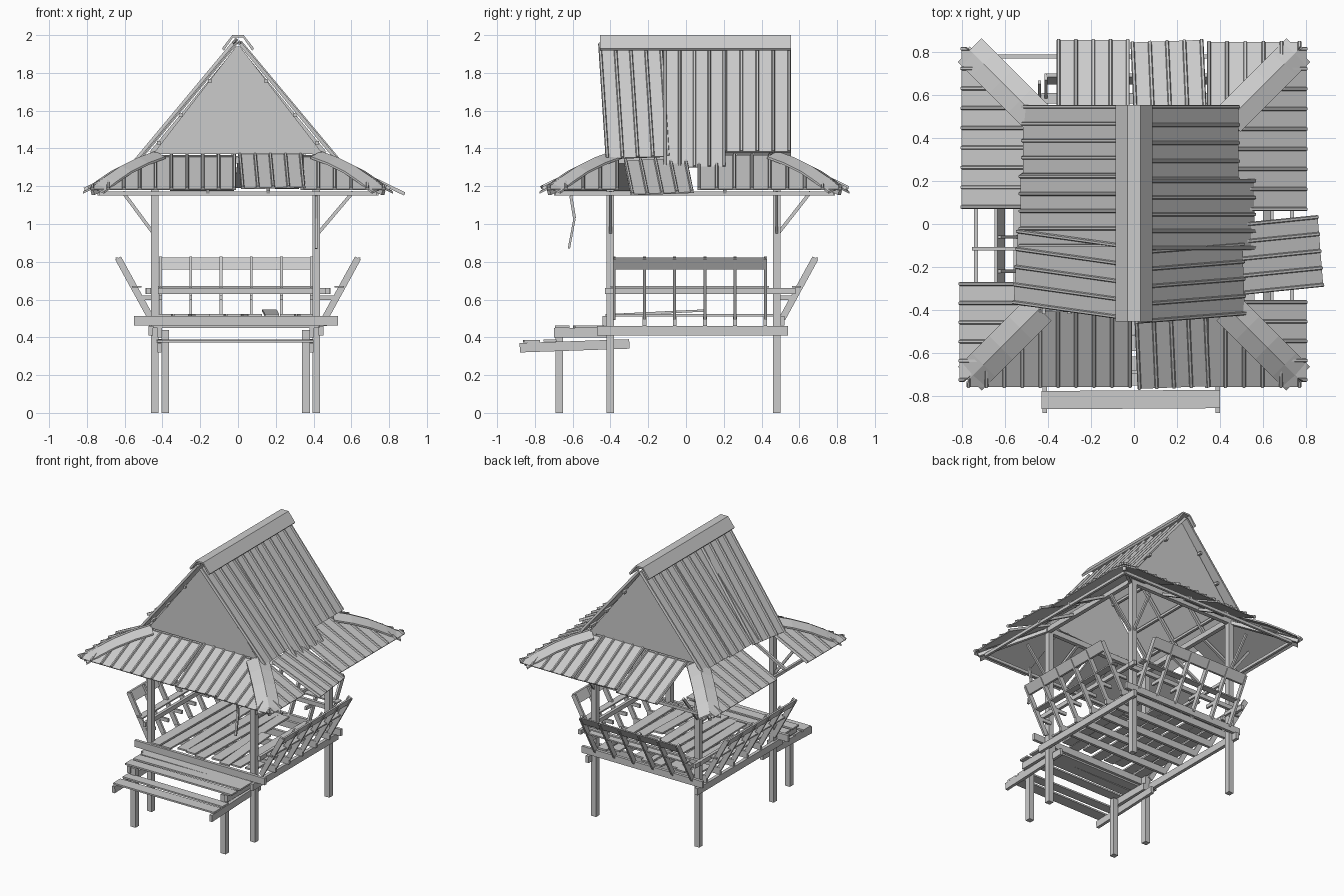
import bpy, bmesh, math, random
from mathutils import Vector as V

if "Cube" in bpy.data.objects:
    bpy.data.objects.remove(bpy.data.objects["Cube"])

random.seed(4)
CY = 0.045  # y of the roof centre


def hexa(bm, lo, hi):
    """Solid between two quads of matching corner order."""
    a = [bm.verts.new(p) for p in lo]
    b = [bm.verts.new(p) for p in hi]
    bm.faces.new(a[::-1])
    bm.faces.new(b)
    for i in range(4):
        j = (i + 1) % 4
        bm.faces.new((a[i], a[j], b[j], b[i]))


def finish(name, bm):
    bmesh.ops.recalc_face_normals(bm, faces=bm.faces)
    me = bpy.data.meshes.new(name)
    bm.to_mesh(me)
    bm.free()
    ob = bpy.data.objects.new(name, me)
    bpy.context.collection.objects.link(ob)


def beams(name, items):
    """Each item: start, end, width (sideways), height (up)."""
    bm = bmesh.new()
    for p, q, w, h in items:
        p, q = V(p), V(q)
        d = (q - p).normalized()
        side = V((1, 0, 0)) if abs(d.z) > 0.99 else d.cross(V((0, 0, 1))).normalized()
        up = side.cross(d)
        ring = [side * (w / 2 * i) + up * (h / 2 * j) for i, j in ((-1, -1), (1, -1), (1, 1), (-1, 1))]
        hexa(bm, [p + r for r in ring], [q + r for r in ring])
    finish(name, bm)


def sheet(name, origin, U, D, u0, u1, length, clip=None, rot=0, slide=0, lift=0):
    """Ribbed roofing sheet: U runs along the eave, D down the slope."""
    bm = bmesh.new()
    U, D, O = V(U).normalized(), V(D).normalized(), V(origin)
    N = U.cross(D)
    N = N if N.z > 0 else -N
    uc, c, s = (u0 + u1) / 2, math.cos(rot), math.sin(rot)

    def P(u, v, w):
        a, b = u - uc, v
        return O + U * (uc + a * c - b * s) + D * (a * s + b * c + slide) + N * (w + lift)

    top = clip or (lambda u: 0)

    def strip(a, b, w0, w1, inset=0.0):
        ends = [(a, top(a)), (b, top(b)), (b, length), (a, length)]
        m = [(a + inset, top(a)), (b - inset, top(b)), (b - inset, length), (a + inset, length)]
        hexa(bm, [P(u, v, w0) for u, v in ends], [P(u, v, w1) for u, v in m])

    us = sorted([u0, u1] + [k for k in (-0.43, 0.43) if clip and u0 < k < u1])
    for a, b in zip(us, us[1:]):
        strip(a, b, 0, 0.007)
    n = max(2, round((u1 - u0) / 0.09))
    for i in range(n + 1):
        u = u0 + 0.009 + (u1 - u0 - 0.018) * i / n
        if top(u) < length - 0.03:
            strip(u - 0.009, u + 0.009, 0.007, 0.018, 0.004)
    finish(name, bm)


# Posts
XL, XR, YF, YB = -0.44, 0.415, -0.40, 0.48
beams("main_posts", [((x, y, 0), (x, y, 1.37), 0.04, 0.04) for x in (XL, XR) for y in (YF, YB)])
beams("porch_posts", [((x, -0.67, 0), (x, -0.67, 0.44), 0.04, 0.04) for x in (-0.385, 0.36)])

# Floor: side beams, joists, loose planks
beams("floor_side_beams", [((x, -0.47, 0.435), (x, 0.54, 0.435), 0.025, 0.05) for x in (-0.462, 0.44)])
JY = [-0.38, -0.22, -0.06, 0.10, 0.26, 0.42]
beams("floor_joists", [((-0.47, y, 0.485), (0.47, y, 0.485), 0.02, 0.05) for y in JY[1:]]
      + [((-0.55, -0.43, 0.487), (0.53, -0.43, 0.487), 0.022, 0.05),
         ((-0.50, 0.51, 0.487), (0.50, 0.51, 0.487), 0.022, 0.05)])
planks = []
for i in range(9):
    x = -0.385 + i * 0.093
    j = random.uniform(-0.012, 0.012)
    y0 = -0.43 + random.uniform(0, 0.05)
    y1 = 0.1 if i == 6 else 0.50 - random.uniform(0, 0.06)
    planks.append(((x + j, y0, 0.517), (x - j, y1, 0.517 + (0.025 if i == 6 else 0)), 0.076, 0.012))
beams("floor_planks", planks)

# Porch and step
beams("porch_beams", [((x, -0.70, 0.425), (x, -0.38, 0.425), 0.025, 0.05) for x in (-0.415, 0.39)])
beams("porch_planks", [((-0.45, y, 0.456), (0.43, y + d, 0.456), 0.075, 0.012)
                       for y, d in ((-0.655, 0.0), (-0.56, 0.01), (-0.475, -0.005))])
beams("step_stringers", [((x, -0.88, 0.345), (x, -0.30, 0.365), 0.022, 0.05) for x in (-0.415, 0.39)])
beams("step_planks", [((-0.43, -0.82, 0.379), (0.40, -0.815, 0.379), 0.085, 0.012),
                      ((-0.43, -0.715, 0.383), (0.40, -0.72, 0.383), 0.07, 0.012)])

# Railings: slanted slats, rails and leaning back boards
slats, rails, boards, brackets = [], [], [], []
for s, xp in ((-1, XL), (1, XR)):
    for y in JY:
        slats.append(((s * 0.46, y, 0.50), (s * 0.635, y, 0.82), 0.015, 0.035))
        brackets.append(((s * 0.42, y, 0.61), (s * 0.52, y, 0.61), 0.015, 0.025))
    rails.append(((s * 0.475, -0.43, 0.645), (s * 0.475, 0.58, 0.645), 0.022, 0.032))
    rails.append(((s * 0.535, -0.40, 0.668), (s * 0.535, 0.44, 0.668), 0.05, 0.01))
    bm = bmesh.new()
    q = [(s * 0.60, 0.76), (s * 0.615, 0.76), (s * 0.65, 0.822), (s * 0.635, 0.822)]
    hexa(bm, [(x, -0.385, z) for x, z in q], [(x, 0.42, z) for x, z in q])
    finish("side_back_board", bm)
for x in (-0.41, -0.25, -0.09, 0.07, 0.23, 0.39):
    slats.append(((x, 0.51, 0.50), (x, 0.685, 0.82), 0.015, 0.035))
    brackets.append(((x, 0.47, 0.61), (x, 0.57, 0.61), 0.015, 0.025))
rails.append(((-0.49, 0.515, 0.645), (0.49, 0.515, 0.645), 0.022, 0.032))
rails.append(((-0.43, 0.585, 0.668), (0.43, 0.585, 0.668), 0.05, 0.01))
beams("railing_slats", slats)
beams("railing_rails", rails)
beams("railing_brackets", brackets)
bm = bmesh.new()
q = [(0.65, 0.76), (0.665, 0.76), (0.70, 0.822), (0.685, 0.822)]
hexa(bm, [(-0.41, y, z) for y, z in q], [(0.39, y, z) for y, z in q])
finish("rear_back_board", bm)

# Roof frame: plates, eave frame, hip and skirt rafters, braces
plates, eaves, rafters, braces = [], [], [], []
for s in (-1, 1):
    plates.append(((s * 0.43, -0.42, 1.34), (s * 0.43, 0.50, 1.34), 0.03, 0.04))
    plates.append(((-0.45, CY + s * 0.44, 1.34), (0.45, CY + s * 0.44, 1.34), 0.03, 0.04))
    eaves.append(((s * 0.735, CY - 0.735, 1.162), (s * 0.735, CY + 0.735, 1.162), 0.018, 0.022))
    eaves.append(((-0.735, CY + s * 0.735, 1.162), (0.735, CY + s * 0.735, 1.162), 0.018, 0.022))
    for k in (-0.16, 0.16):
        rafters.append(((s * 0.43, CY + k, 1.34), (s * 0.75, CY + k, 1.17), 0.018, 0.02))
        rafters.append(((k, CY + s * 0.43, 1.34), (k, CY + s * 0.75, 1.17), 0.018, 0.02))
    for t in (-1, 1):
        rafters.append(((s * 0.43, CY + t * 0.43, 1.34), (s * 0.77, CY + t * 0.77, 1.165), 0.022, 0.025))
        xp, yp = (XL, XR)[s > 0], (YF, YB)[t > 0]
        braces.append(((xp, yp, 0.94), (s * 0.61, yp, 1.17), 0.014, 0.018))
        if t > 0:
            braces.append(((xp, yp, 0.94), (xp, yp + 0.18, 1.17), 0.014, 0.018))
    for y in (-0.37, -0.08, 0.2, 0.45):
        rafters.append(((0, y, 1.93), (s * 0.46, y, 1.375), 0.018, 0.022))
    for x in (0.15, 0.30, 0.42):
        rafters.append(((s * x, -0.42, 1.935 - 1.2 * x), (s * x, 0.53, 1.935 - 1.2 * x), 0.018, 0.018))
# Broken brace hanging at the front
braces += [((XR, -0.61, 1.15), (XR, -0.59, 1.03), 0.014, 0.016), ((XR, -0.59, 1.03), (XR, -0.62, 0.87), 0.014, 0.012)]
for nm, it in (("wall_plates", plates), ("eave_frame", eaves), ("rafters", rafters), ("braces", braces)):
    beams(nm, it)

# Gable walls
for y in (-0.405, 0.495):
    bm = bmesh.new()
    tri = [(-0.45, 1.37), (0.45, 1.37), (0.01, 1.94), (-0.01, 1.94)]
    hexa(bm, [(x, y - 0.005, z) for x, z in tri], [(x, y + 0.005, z) for x, z in tri])
    finish("gable_wall", bm)

# Upper roof sheets: side, y range, length, turn, lift
for s, y0, y1, ln, rot, lift in ((1, 0.20, 0.555, 0.75, 0, 0), (1, -0.12, 0.21, 0.86, 0, 0.006),
                                 (1, -0.465, -0.125, 0.79, -0.05, 0),
                                 (-1, 0.22, 0.555, 0.80, 0, 0), (-1, -0.11, 0.23, 0.81, 0, 0.006),
                                 (-1, -0.45, -0.10, 0.84, -0.09, 0.012)):
    sheet("upper_roof_sheet", (0, 0, 1.955), (0, 1, 0), (s * 0.5, 0, -0.6), y0, y1, ln, None, rot, 0, lift)

# Ridge cap
bm = bmesh.new()
prof = [(-0.085, 1.93), (-0.03, 2.0), (0.03, 2.0), (0.085, 1.93)]
for (x0, z0), (x1, z1) in zip(prof, prof[1:]):
    hexa(bm, [(x0, -0.455, z0), (x1, -0.455, z1), (x1, 0.555, z1), (x0, 0.555, z0)],
         [(x0 * 0.88, -0.455, z0 - 0.012), (x1 * 0.88, -0.455, z1 - 0.012),
          (x1 * 0.88, 0.555, z1 - 0.012), (x0 * 0.88, 0.555, z0 - 0.012)])
finish("ridge_cap", bm)

# Skirt roof sheets: outward direction, range along the eave, turn, slide
L = math.hypot(0.37, 0.18)
hip = lambda u: min(L - 0.004, max(0, (abs(u) - 0.43) / 0.37 * L))
for out, u0, u1, rot, slide in (((1, 0), 0.015, 0.78, 0, 0), ((1, 0), -0.375, -0.04, -0.09, 0.07), ((1, 0), -0.78, -0.40, 0, 0),
                                ((-1, 0), 0.025, 0.78, 0, 0), ((-1, 0), -0.78, -0.315, 0, 0.01),
                                ((0, -1), -0.78, -0.01, 0, 0), ((0, -1), 0.0, 0.34, -0.04, 0), ((0, -1), 0.33, 0.78, 0, 0),
                                ((0, 1), -0.36, -0.02, 0, 0.01), ((0, 1), 0.0, 0.34, 0.04, 0), ((0, 1), 0.34, 0.78, 0, 0)):
    o = V((out[0], out[1], 0))
    sheet("skirt_roof_sheet", V((0, CY, 1.36)) + o * 0.43, (abs(o.y), abs(o.x), 0), o * 0.37 + V((0, 0, -0.18)),
          u0, u1, L, hip if rot == 0 else None, rot, slide, 0.008 if rot else 0)

# Hip caps: bent strips with a shallow ridge
for s in (-1, 1):
    for t in (-1, 1):
        bm = bmesh.new()
        side = V((-s * t, 1, 0)).normalized() if s * t > 0 else V((1, 1, 0)).normalized()
        rows = []
        for d, z in ((0.44, 1.385), (0.53, 1.352), (0.62, 1.307), (0.70, 1.252), (0.765, 1.2)):
            c = V((s * d, CY + t * d, z))
            rows.append([c + side * w + V((0, 0, dz)) for w, dz in ((-0.078, -0.028), (0, 0), (0.078, -0.028))])
        dn = V((0, 0, -0.012))
        for a, b in zip(rows, rows[1:]):
            for k in (0, 1):
                quad = [a[k], a[k + 1], b[k + 1], b[k]]
                hexa(bm, quad, [p + dn for p in quad])
        finish("hip_cap", bm)
